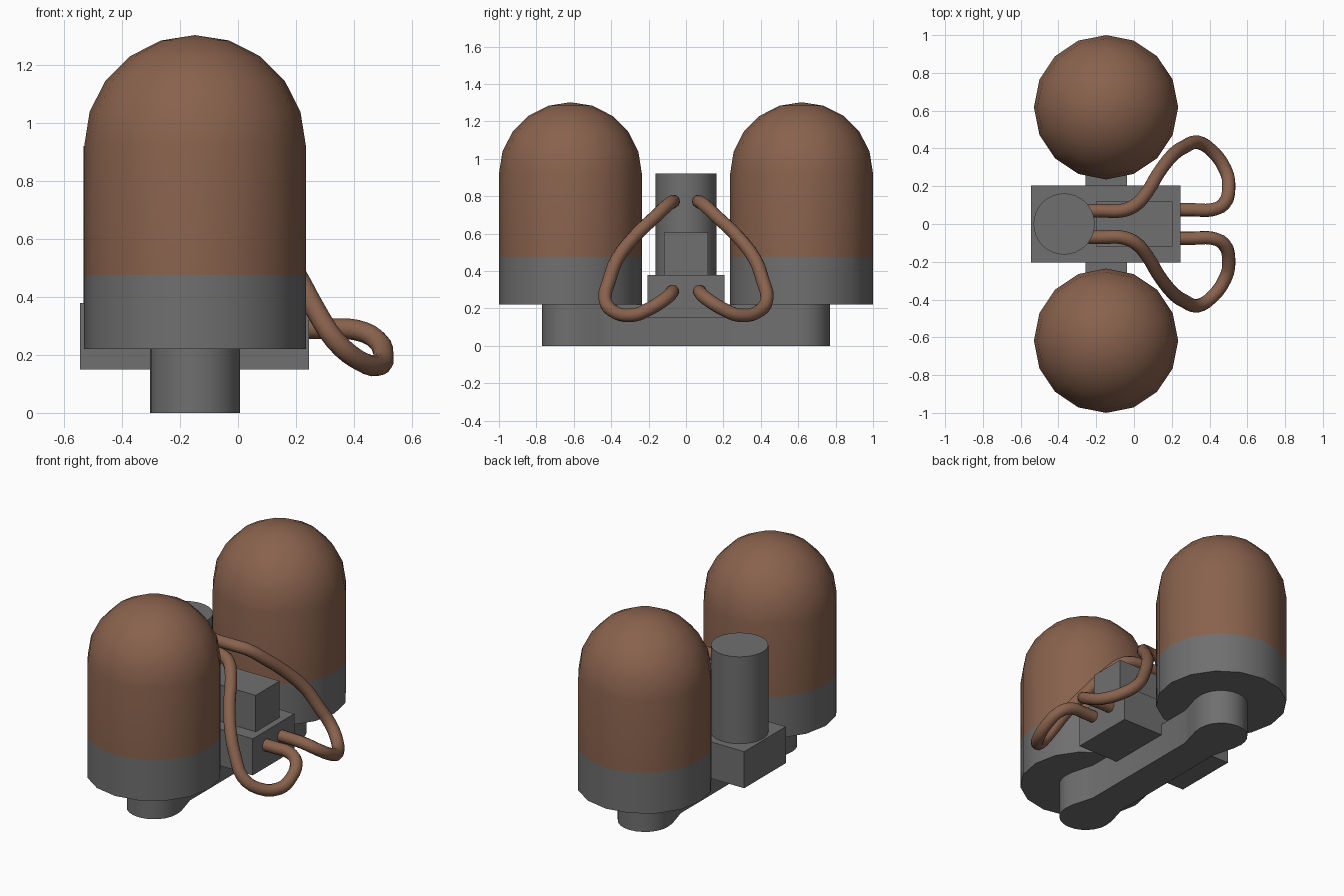
import bpy, bmesh, math
from mathutils import Vector

if "Cube" in bpy.data.objects:
    bpy.data.objects.remove(bpy.data.objects["Cube"])


def material(name, rgb):
    m = bpy.data.materials.new(name)
    m.diffuse_color = (*rgb, 1)
    m.use_nodes = True
    m.node_tree.nodes["Principled BSDF"].inputs["Base Color"].default_value = m.diffuse_color
    return m


GREY = material("dark grey", (0.16, 0.16, 0.16))
BROWN = material("copper brown", (0.25, 0.122, 0.074))


def finish(name, bm, mats, angle=None):
    bmesh.ops.recalc_face_normals(bm, faces=bm.faces[:])
    me = bpy.data.meshes.new(name)
    bm.to_mesh(me)
    bm.free()
    ob = bpy.data.objects.new(name, me)
    bpy.context.collection.objects.link(ob)
    for m in mats:
        me.materials.append(m)
    if angle:
        bpy.ops.object.select_all(action='DESELECT')
        ob.select_set(True)
        bpy.context.view_layer.objects.active = ob
        bpy.ops.object.shade_smooth_by_angle(angle=math.radians(angle))
    return ob


def box(name, x0, x1, y, z0, z1):
    bm = bmesh.new()
    bmesh.ops.create_cube(bm, size=1)
    for v in bm.verts:
        v.co = Vector(((x0 + x1) / 2 + v.co.x * (x1 - x0), v.co.y * 2 * y,
                       (z0 + z1) / 2 + v.co.z * (z1 - z0)))
    return finish(name, bm, [GREY])


def lathe(name, cx, cy, profile, n, split=None):
    """Revolve (radius, z) points; faces above split take the second colour."""
    bm = bmesh.new()
    rings = [[bm.verts.new((cx + r * math.cos(2 * math.pi * i / n),
                            cy + r * math.sin(2 * math.pi * i / n), z))
              for i in range(n)] for r, z in profile]
    for a, b in zip(rings, rings[1:]):
        for i in range(n):
            bm.faces.new((a[i], a[(i + 1) % n], b[(i + 1) % n], b[i]))
    bm.faces.new(rings[0])
    bm.faces.new(rings[-1])
    bmesh.ops.remove_doubles(bm, verts=bm.verts[:], dist=0.0005)
    if split:
        for f in bm.faces:
            f.material_index = int(f.calc_center_median().z > split)
    return finish(name, bm, [GREY, BROWN] if split else [GREY], 40)


# base bar with round ends and a narrower middle
half = [(0.11, 0.0), (0.11, 0.42), (0.125, 0.47), (0.15, 0.56)]
half += [(0.155 * math.cos(math.pi * i / 12), 0.615 + 0.155 * math.sin(math.pi * i / 12))
         for i in range(13)]
half += [(-0.15, 0.56), (-0.125, 0.47), (-0.11, 0.42), (-0.11, 0.0)]
outline = half + [(-x, -y) for x, y in half[1:-1]]
bm = bmesh.new()
face = bm.faces.new([bm.verts.new((x - 0.148, y, 0)) for x, y in outline])
ext = bmesh.ops.extrude_face_region(bm, geom=[face])
for v in ext["geom"]:
    if isinstance(v, bmesh.types.BMVert):
        v.co.z = 0.22
finish("base_bar", bm, [GREY], 40)

# central blocks and post
box("centre_block", -0.545, 0.245, 0.205, 0.15, 0.378)
box("upper_block", -0.20, 0.205, 0.118, 0.37, 0.605)
lathe("post", -0.37, 0, [(0.162, 0.37), (0.162, 0.92)], 32)

# domed tanks: grey cup below, brown shell above
R = 0.382
tank = [(R, 0.22), (R, 0.475)]
tank += [(R * math.cos(math.radians(a)), 0.92 + R * math.sin(math.radians(a)))
         for a in range(0, 90, 18)] + [(0.0001, 1.302)]
# bent pipes from the post round to the front of the centre block
path = [(-0.24, .07, .77), (-0.16, .07, .77), (-0.07, .07, .77), (0.0, .095, .755),
        (.07, .17, .685), (.13, .27, .59), (.21, .37, .46), (.27, .41, .35),
        (.335, .433, .25), (.41, .39, .185), (.485, .285, .163), (.502, .2, .195),
        (.475, .105, .255), (.41, .075, .285), (.32, .075, .29), (.22, .075, .29)]

for side, s in (("left", 1), ("right", -1)):
    lathe(f"tank_{side}", -0.148, s * 0.618, tank, 16, 0.475)

    cu = bpy.data.curves.new(f"pipe_{side}", 'CURVE')
    cu.dimensions = '3D'
    cu.bevel_depth = 0.036
    cu.bevel_resolution = 3
    cu.resolution_u = 3
    cu.use_fill_caps = True
    sp = cu.splines.new('BEZIER')
    sp.bezier_points.add(len(path) - 1)
    for p, (x, y, z) in zip(sp.bezier_points, path):
        p.co = (x, s * y, z)
        p.handle_left_type = p.handle_right_type = 'AUTO'
    cu.materials.append(BROWN)
    ob = bpy.data.objects.new(f"pipe_{side}", cu)
    bpy.context.collection.objects.link(ob)
    bpy.ops.object.select_all(action='DESELECT')
    ob.select_set(True)
    bpy.context.view_layer.objects.active = ob
    bpy.ops.object.convert(target='MESH')
    bpy.ops.object.shade_smooth_by_angle(angle=math.radians(40))
